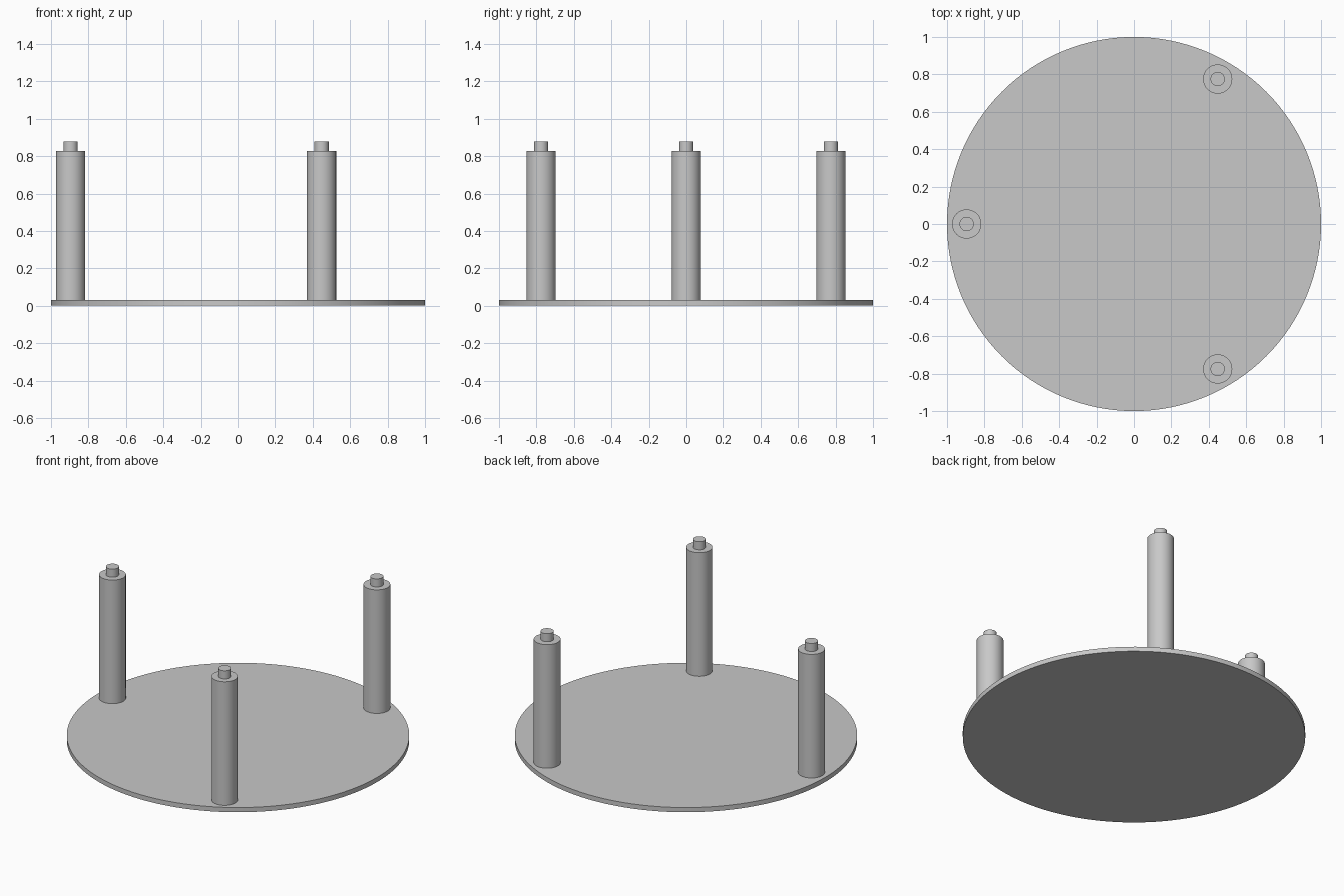
import bpy, math

if "Cube" in bpy.data.objects:
    bpy.data.objects.remove(bpy.data.objects["Cube"])

grey = bpy.data.materials.new("light grey")
grey.diffuse_color = (0.58, 0.58, 0.58, 1)
grey.use_nodes = True
grey.node_tree.nodes["Principled BSDF"].inputs["Base Color"].default_value = grey.diffuse_color


def finish(ob, name):
    ob.name = name
    ob.data.materials.append(grey)
    bpy.ops.object.shade_smooth_by_angle(angle=math.radians(30))


def lathe(name, profile, x, y, sides):
    """Closed turned solid from (radius, height) rings, bottom to top."""
    verts, faces = [], []
    for r, z in profile:
        for i in range(sides):
            a = 2 * math.pi * i / sides
            verts.append((r * math.cos(a), r * math.sin(a), z))
    for k in range(len(profile) - 1):
        for i in range(sides):
            j = (i + 1) % sides
            faces.append((k * sides + i, k * sides + j,
                          (k + 1) * sides + j, (k + 1) * sides + i))
    last = (len(profile) - 1) * sides
    faces.append(tuple(reversed(range(sides))))
    faces.append(tuple(range(last, last + sides)))
    mesh = bpy.data.meshes.new(name)
    mesh.from_pydata(verts, [], faces)
    ob = bpy.data.objects.new(name, mesh)
    bpy.context.collection.objects.link(ob)
    ob.location = (x, y, 0)
    bpy.ops.object.select_all(action='DESELECT')
    ob.select_set(True)
    bpy.context.view_layer.objects.active = ob
    finish(ob, name)


# Thin round base plate
PLATE = 0.03
lathe("base_plate", [(1.0, 0), (1.0, PLATE)], 0, 0, 128)

# Three posts with a narrower pin on top, evenly spaced near the rim
post = [(0.078, PLATE), (0.078, 0.826), (0.038, 0.826), (0.038, 0.878)]
for n, deg in enumerate((60, 180, 300), 1):
    a = math.radians(deg)
    lathe(f"post_{n}", post, 0.895 * math.cos(a), 0.895 * math.sin(a), 48)
